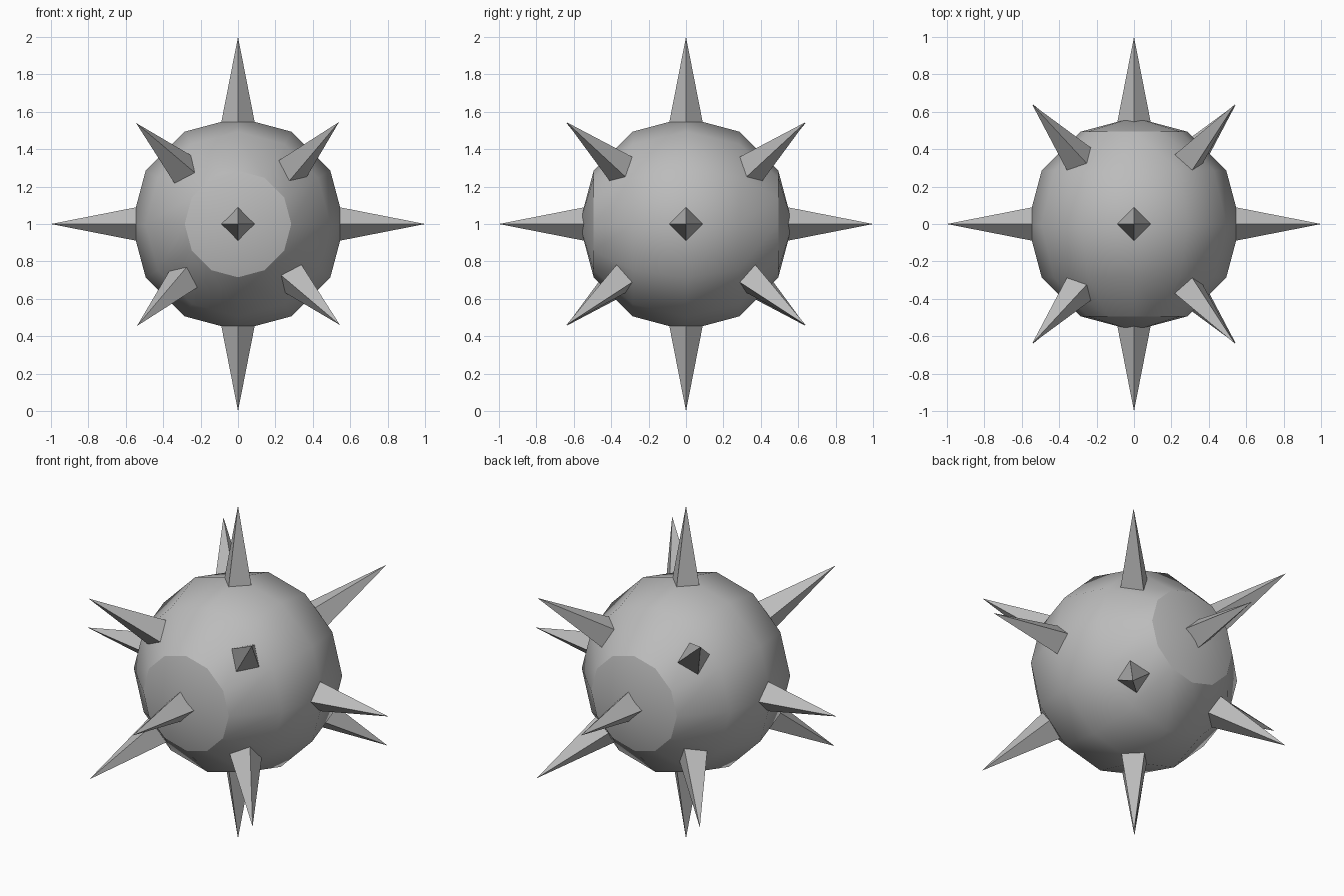
import bpy, bmesh
from math import pi, radians
from mathutils import Vector, Matrix

if "Cube" in bpy.data.objects:
    bpy.data.objects.remove(bpy.data.objects["Cube"])

CENTRE = Vector((0, 0, 1))
BALL_R = 0.57
BASE_D, BASE_R = 0.50, 0.098    # spike base: distance from centre, half diagonal

metal = bpy.data.materials.new("grey_metal")
metal.use_nodes = True
GREY = (0.5, 0.5, 0.5, 1)
metal.diffuse_color = GREY
metal.node_tree.nodes["Principled BSDF"].inputs["Base Color"].default_value = GREY


def add_object(name, bm):
    bmesh.ops.recalc_face_normals(bm, faces=bm.faces)
    mesh = bpy.data.meshes.new(name)
    bm.to_mesh(mesh)
    bm.free()
    mesh.materials.append(metal)
    obj = bpy.data.objects.new(name, mesh)
    obj.location = CENTRE
    bpy.context.collection.objects.link(obj)
    return obj


# Ball: poles point front and back, with a crisp edge round each polar cap
bm = bmesh.new()
bmesh.ops.create_uvsphere(bm, u_segments=12, v_segments=6, radius=BALL_R,
                          matrix=Matrix.Rotation(pi / 2, 4, 'X'))
for face in bm.faces:
    face.smooth = True
for edge in bm.edges:
    edge.smooth = not all(abs(v.co.y) > BALL_R * 0.8 and abs(v.co.y) < BALL_R * 0.9
                          for v in edge.verts)
add_object("ball", bm)


# Spike: four-sided pyramid along a direction, with one base corner towards "side"
def spike(name, tip, side):
    axis = tip.normalized()
    u = (side - axis * side.dot(axis)).normalized()
    v = axis.cross(u)
    bm = bmesh.new()
    base = [bm.verts.new(axis * BASE_D + d * BASE_R) for d in (u, v, -u, -v)]
    apex = bm.verts.new(tip)
    bm.faces.new(base)
    for i in range(4):
        bm.faces.new((base[i], base[(i + 1) % 4], apex))
    add_object(name, bm)


# Spikes along the main axes
for name, tip in (("top", (0, 0, 1)), ("bottom", (0, 0, -1)), ("left", (1, 0, 0)),
                  ("right", (-1, 0, 0)), ("front", (0, -1, 0)), ("back", (0, 1, 0))):
    tip = Vector(tip)
    spike(name + "_spike", tip, Vector((tip.y, tip.z, tip.x)))

# Corner spikes: turned in quarter steps round the pole axis, mirrored to the back
corner_tip = Vector((-0.545, -0.64, 0.54))
corner_side = Vector((0.045, 0.025, 0.075))
mirror = Matrix.Diagonal((1, -1, 1))
for i, corner in enumerate(("upper_right", "lower_right", "lower_left", "upper_left")):
    turn = Matrix.Rotation(radians(-90 * i), 3, 'Y')
    tip, side = turn @ corner_tip, turn @ corner_side
    spike("front_" + corner + "_spike", tip, side)
    spike("back_" + corner + "_spike", mirror @ tip, mirror @ side)
